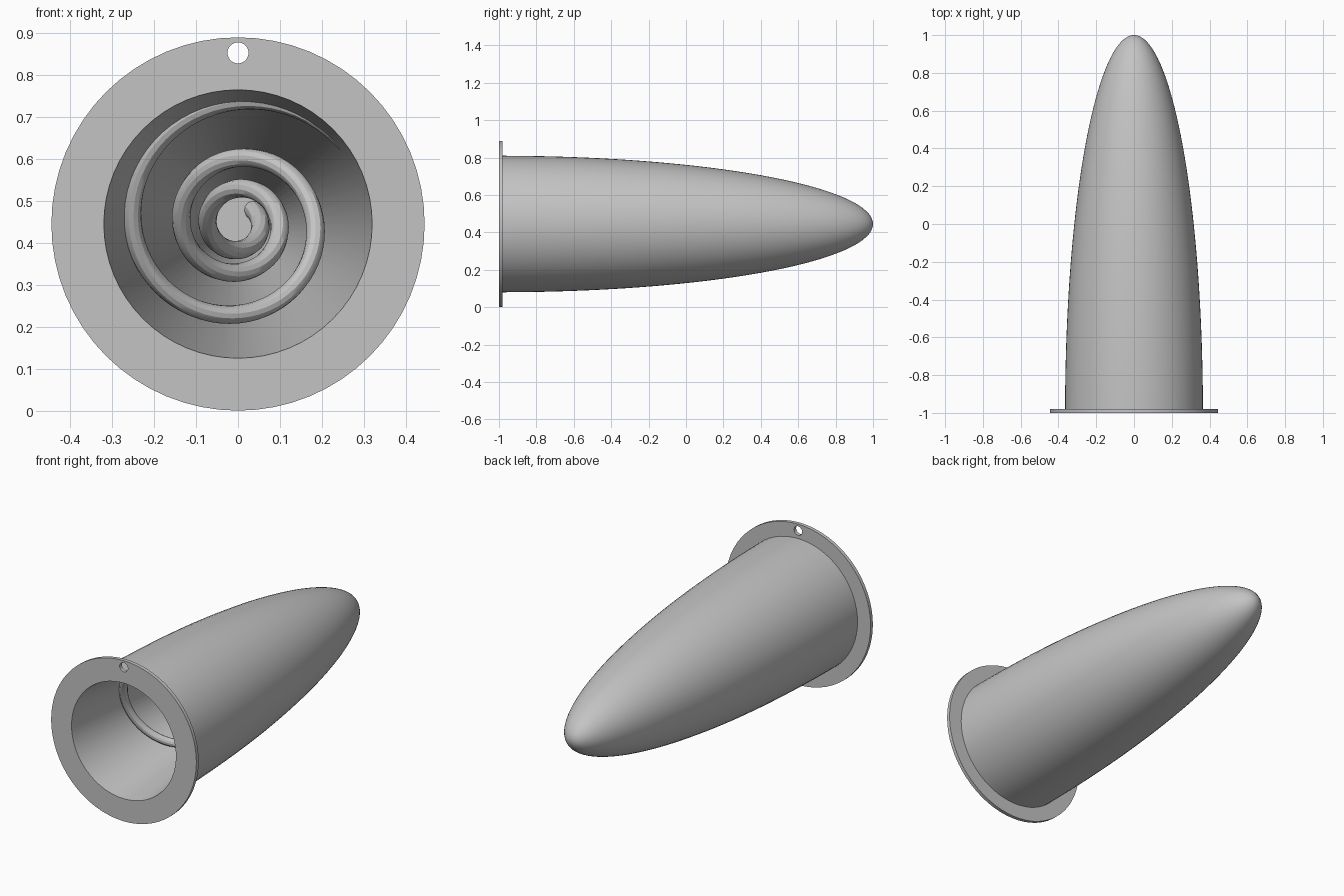
import bpy, bmesh, math
from mathutils import Vector

if "Cube" in bpy.data.objects:
    bpy.data.objects.remove(bpy.data.objects["Cube"], do_unlink=True)

AXIS_Z = 0.445          # height of the horizontal axis
SEGMENTS = 64
FRONT, SEAT, END = -1.0, -0.98, 0.88
MOUTH_R, CAP_R = 0.32, 0.07

grey = bpy.data.materials.new("plain grey")
grey.use_nodes = True
colour = (0.55, 0.55, 0.55, 1)
grey.diffuse_color = colour
grey.node_tree.nodes["Principled BSDF"].inputs["Base Color"].default_value = colour


def activate(obj):
    bpy.ops.object.select_all(action="DESELECT")
    obj.select_set(True)
    bpy.context.view_layer.objects.active = obj


def lathe(name, profile, closed=False):
    """Spin (radius, y) points around the horizontal axis."""
    bm = bmesh.new()
    verts = [bm.verts.new((r, y, AXIS_Z)) for r, y in profile]
    edges = [bm.edges.new(pair) for pair in zip(verts, verts[1:])]
    if closed:
        edges.append(bm.edges.new((verts[-1], verts[0])))
    bmesh.ops.spin(bm, geom=verts + edges, cent=(0, 0, AXIS_Z), axis=(0, 1, 0),
                   angle=math.tau, steps=SEGMENTS, use_duplicate=False)
    bmesh.ops.remove_doubles(bm, verts=bm.verts, dist=0.0001)
    bmesh.ops.recalc_face_normals(bm, faces=bm.faces)
    mesh = bpy.data.meshes.new(name)
    bm.to_mesh(mesh)
    bm.free()
    obj = bpy.data.objects.new(name, mesh)
    bpy.context.collection.objects.link(obj)
    mesh.materials.append(grey)
    return obj


def bore_radius(y):
    return MOUTH_R + (CAP_R - MOUTH_R) * (y - FRONT) / (END - FRONT)


# Body: half-ellipsoid outside, tapered bore with a flat end inside
steps = 40
outer = []
for i in range(steps + 1):
    t = math.pi / 2 * (1 - i / steps)
    outer.append((0.365 * math.cos(t), FRONT + 2 * math.sin(t)))
outer = [p for p in outer if p[1] > SEAT] + [(0.365, SEAT)]
inner = [(bore_radius(SEAT), SEAT), (CAP_R, END), (0, END)]
body = lathe("body_shell", outer + inner)

# Mounting flange with a hanging hole
flange = lathe("mouth_flange", [(MOUTH_R, FRONT), (0.445, FRONT),
                                (0.445, SEAT), (bore_radius(SEAT), SEAT)], closed=True)
bpy.ops.mesh.primitive_cylinder_add(vertices=32, radius=0.025, depth=0.2,
                                    location=(0, (FRONT + SEAT) / 2, 0.853),
                                    rotation=(math.pi / 2, 0, 0))
cutter = bpy.context.object
cutter.name = "hole_cutter"
cutter.hide_render = True
cutter.data.materials.append(grey)
cut = flange.modifiers.new("hanging hole", "BOOLEAN")
cut.operation = "DIFFERENCE"
cut.solver = "EXACT"
cut.object = cutter
activate(flange)
bpy.ops.object.modifier_apply(modifier=cut.name)
bpy.data.objects.remove(cutter, do_unlink=True)

# Spiral rib: shrinking helix running down the bore
curve = bpy.data.curves.new("spiral_rib", "CURVE")
curve.dimensions = "3D"
curve.bevel_depth = 0.022
curve.bevel_resolution = 4
curve.use_fill_caps = True
quarters, per_quarter = 12.5, 16
count = int(quarters * per_quarter) + 1
spline = curve.splines.new("POLY")
spline.points.add(count - 1)
for i, point in enumerate(spline.points):
    n = i / per_quarter
    r, a = 0.343 * 0.856 ** n, n * math.pi / 2
    point.co = (r * math.cos(a), -0.91 + 0.144 * n, AXIS_Z + r * math.sin(a), 1)
rib = bpy.data.objects.new("spiral_rib", curve)
bpy.context.collection.objects.link(rib)
curve.materials.append(grey)
activate(rib)
bpy.ops.object.convert(target="MESH")
rib = bpy.context.object

for obj in (body, flange, rib):
    activate(obj)
    bpy.ops.object.shade_smooth_by_angle(angle=math.radians(30))
